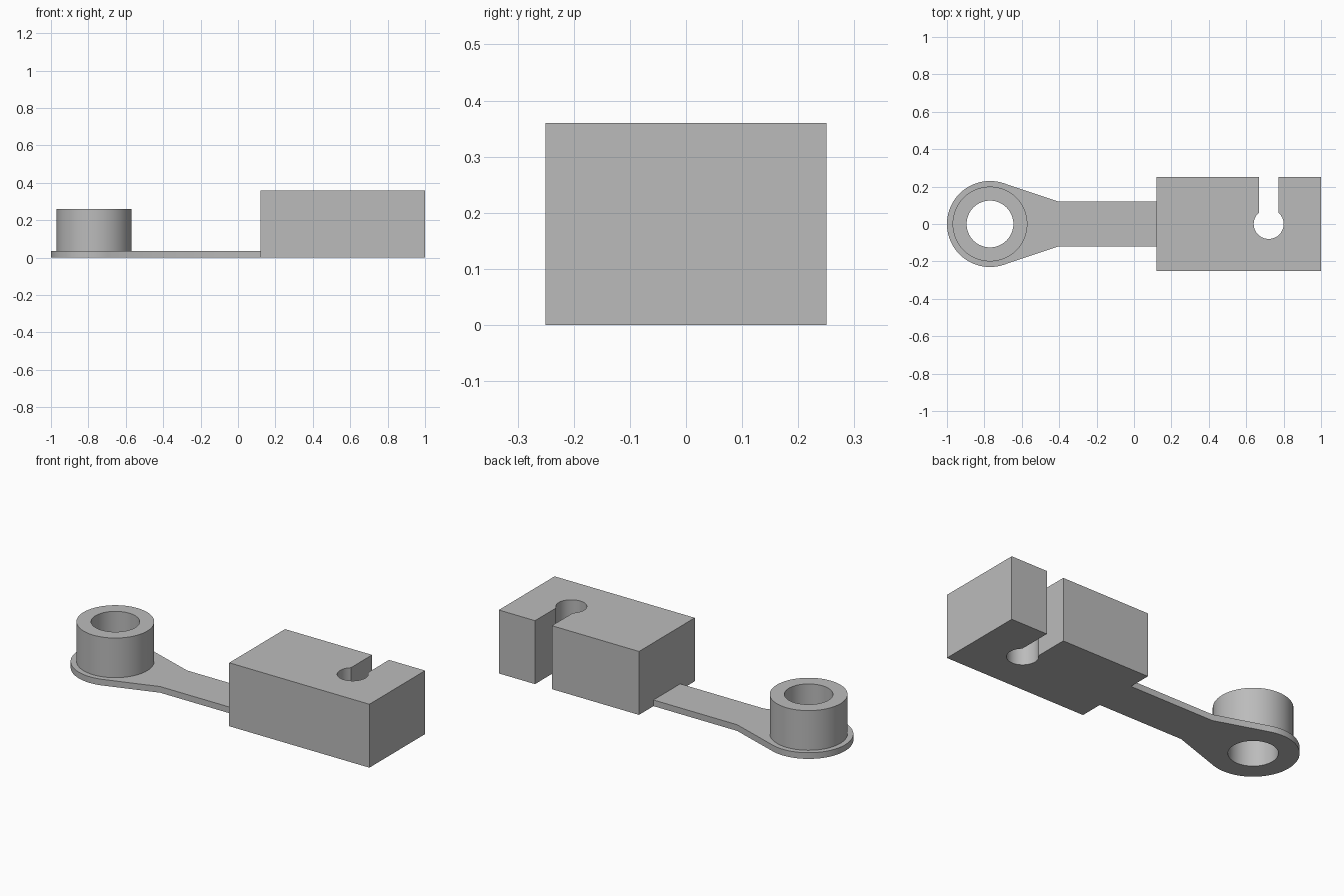
import bpy
import bmesh
from math import cos, sin, pi, atan2, acos, asin, hypot, radians

cube = bpy.data.objects.get("Cube")
if cube:
    bpy.data.objects.remove(cube, do_unlink=True)

grey = bpy.data.materials.new("plain grey")
grey.use_nodes = True
grey.diffuse_color = (0.5, 0.5, 0.5, 1)
grey.node_tree.nodes["Principled BSDF"].inputs["Base Color"].default_value = (0.5, 0.5, 0.5, 1)


def arc(cx, r, start, end, steps):
    """Points on an arc centred on (cx, 0), both ends included."""
    angles = [start + (end - start) * i / steps for i in range(steps + 1)]
    return [(cx + r * cos(a), r * sin(a)) for a in angles]


def circle(cx, r, steps=64):
    return arc(cx, r, 0, 2 * pi, steps)[:-1]


def prism(name, loops, z0, z1):
    """Fill an outline, with any holes, and extrude it upwards."""
    bm = bmesh.new()
    edges = []
    for loop in loops:
        verts = [bm.verts.new((x, y, z0)) for x, y in loop]
        edges += [bm.edges.new((v, verts[i - 1])) for i, v in enumerate(verts)]
    bmesh.ops.triangle_fill(bm, use_beauty=True, edges=edges)
    top = bmesh.ops.extrude_face_region(bm, geom=bm.faces[:])["geom"]
    for v in top:
        if isinstance(v, bmesh.types.BMVert):
            v.co.z = z1
    bmesh.ops.recalc_face_normals(bm, faces=bm.faces[:])
    bmesh.ops.dissolve_limit(bm, angle_limit=radians(0.5),
                             verts=bm.verts[:], edges=bm.edges[:])
    mesh = bpy.data.meshes.new(name)
    bm.to_mesh(mesh)
    bm.free()
    mesh.materials.append(grey)
    obj = bpy.data.objects.new(name, mesh)
    bpy.context.collection.objects.link(obj)
    bpy.ops.object.select_all(action="DESELECT")
    obj.select_set(True)
    bpy.context.view_layer.objects.active = obj
    bpy.ops.object.shade_smooth_by_angle(angle=radians(30))
    return obj


eye_x, eye_r, bore_r = -0.77, 0.23, 0.125
plate_top, block_start = 0.035, 0.12

# Flat arm: round eye with tangent flanks narrowing to a straight strip
neck_x, half_width = -0.405, 0.12
dx = neck_x - eye_x
tangent = atan2(half_width, dx) + acos(eye_r / hypot(dx, half_width))
arm = arc(eye_x, eye_r, tangent, 2 * pi - tangent, 56)
arm += [(neck_x, -half_width), (block_start, -half_width),
        (block_start, half_width), (neck_x, half_width)]
prism("arm_plate", [arm, circle(eye_x, bore_r)], 0, plate_top)

# Hollow boss standing on the eye
prism("boss", [circle(eye_x, 0.2), circle(eye_x, bore_r)], plate_top, 0.26)

# Block with a keyhole slot open to the back
slot_x, hole_r, slot_half, depth = 0.72, 0.08, 0.053, 0.25
lip = asin(slot_half / hole_r)
block = [(block_start, depth), (block_start, -depth), (1, -depth), (1, depth),
         (slot_x + slot_half, depth)]
block += arc(slot_x, hole_r, pi / 2 - lip, -3 * pi / 2 + lip, 48)
block += [(slot_x - slot_half, depth)]
prism("slotted_block", [block], 0, 0.36)
